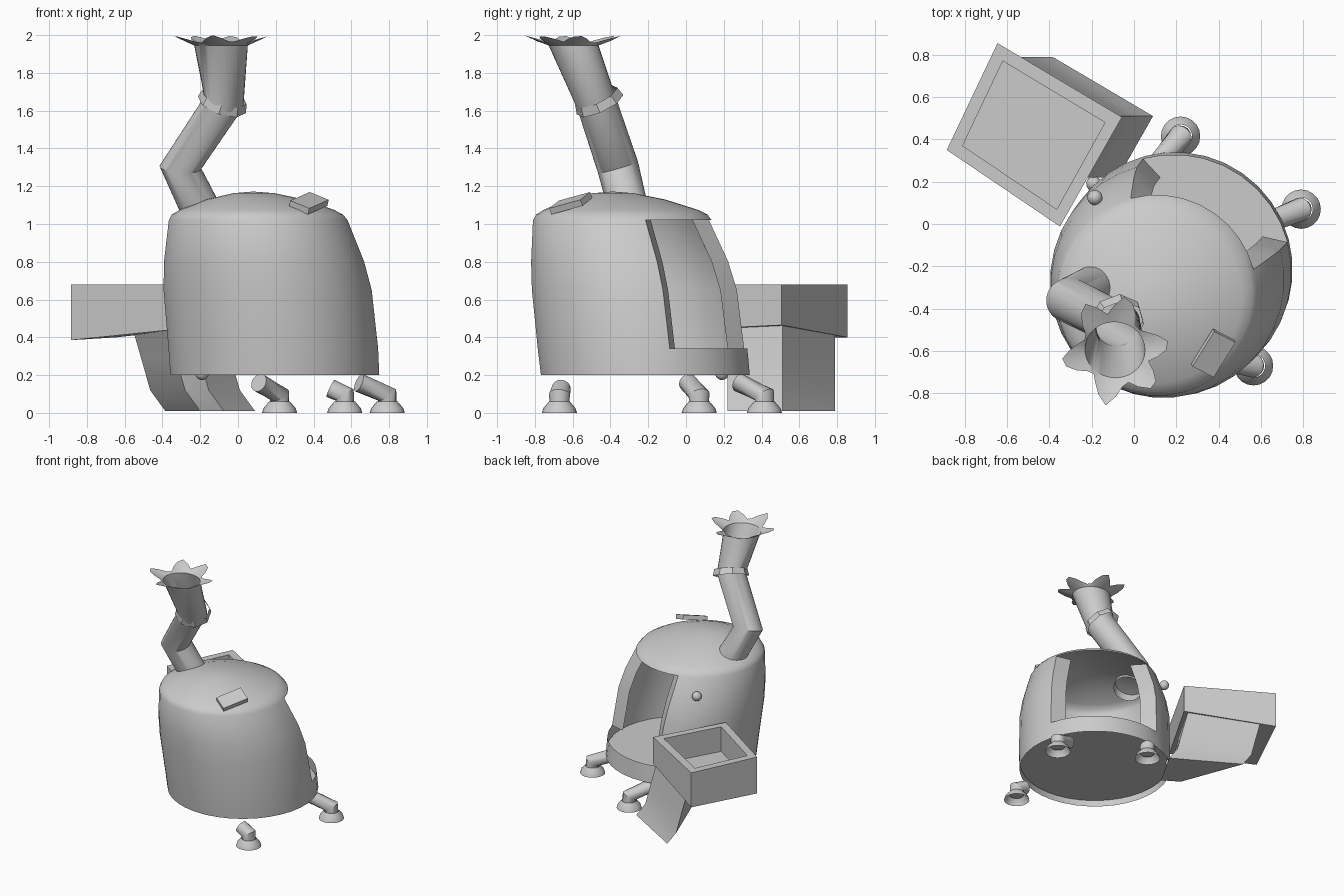
import bpy, bmesh, math
from mathutils import Vector, Matrix

if "Cube" in bpy.data.objects:
    bpy.data.objects.remove(bpy.data.objects["Cube"])

U = Vector((0.5, 0.866, 0))      # direction the furnace mouth faces
V = Vector((0.866, -0.5, 0))     # across the mouth


def finish(name, bm, angle=35, recalc=True):
    if recalc:
        bmesh.ops.recalc_face_normals(bm, faces=bm.faces)
    me = bpy.data.meshes.new(name)
    bm.to_mesh(me)
    bm.free()
    ob = bpy.data.objects.new(name, me)
    bpy.context.collection.objects.link(ob)
    bpy.ops.object.select_all(action='DESELECT')
    ob.select_set(True)
    bpy.context.view_layer.objects.active = ob
    bpy.ops.object.shade_smooth_by_angle(angle=math.radians(angle))
    return ob


def bridge(bm, a, b):
    n = len(a)
    for i in range(n):
        bm.faces.new((a[i], a[(i + 1) % n], b[(i + 1) % n], b[i]))


def tube_rings(bm, pts, radii, n=20):
    """Rings along a path, mitred at the bends."""
    pts = [Vector(p) for p in pts]
    rings = []
    for i, p in enumerate(pts):
        d0 = (p - pts[max(i - 1, 0)]).normalized()
        d1 = (pts[min(i + 1, len(pts) - 1)] - p).normalized()
        t = ((d0 + d1).normalized())
        x = Vector((0, 1, 0)).cross(t).normalized()
        y = t.cross(x)
        rings.append([bm.verts.new(p + radii[i] * (x * math.cos(a) + y * math.sin(a)))
                      for a in (2 * math.pi * k / n for k in range(n))])
    for a, b in zip(rings, rings[1:]):
        bridge(bm, a, b)
    return rings


def tube(name, pts, radii, n=20, caps=True):
    bm = bmesh.new()
    rings = tube_rings(bm, pts, radii, n)
    if caps:
        bm.faces.new(rings[0])
        bm.faces.new(rings[-1])
    return finish(name, bm)


# Furnace shell: leaning stacked rings (z, centre x, centre y, radius)
N = 36
profile = [(.20, .195, -.215, .555), (.34, .187, -.23, .557), (.65, .157, -.265, .553),
           (.80, .138, -.29, .532), (1.02, .107, -.337, .475), (1.05, .103, -.34, .455),
           (1.075, .10, -.345, .41), (1.13, .09, -.37, .26), (1.163, .085, -.385, .11)]
bm = bmesh.new()
rings = []
for z, cx, cy, r in profile:
    rings.append([bm.verts.new((cx + r * math.cos(math.radians(10 * k + 5)),
                                cy + r * math.sin(math.radians(10 * k + 5)), z)) for k in range(N)])
for j in range(len(rings) - 1):
    for i in range(N):
        if 1 <= j <= 3 and 1 <= i <= 9:      # mouth opening
            continue
        k = (i + 1) % N
        bm.faces.new((rings[j][i], rings[j][k], rings[j + 1][k], rings[j + 1][i]))
tip = bm.verts.new((.08, -.39, 1.172))
for i in range(N):
    bm.faces.new((rings[-1][i], rings[-1][(i + 1) % N], tip))
# Door jambs folded in from both sides of the mouth
for k, side in ((1, -1), (10, 1)):
    outer = [rings[j][k] for j in range(1, 5)]
    inner = [bm.verts.new(v.co + V * side * .115 - U * .035) for v in outer]
    for j in range(3):
        q = (outer[j], inner[j], inner[j + 1], outer[j + 1])
        bm.faces.new(q if side < 0 else q[::-1])
finish("furnace_shell", bm, 35, recalc=False)

# Recessed floor
bm = bmesh.new()
bmesh.ops.create_circle(bm, cap_ends=True, segments=N, radius=.55,
                        matrix=Matrix.Translation((.193, -.22, .25)))
finish("furnace_floor", bm)

# Bent chimney with a torn, six-pointed mouth
bm = bmesh.new()
rings = tube_rings(bm, [(-.19, -.30, 1.06), (-.305, -.36, 1.30), (-.075, -.475, 1.645),
                        (-.09, -.595, 1.945)], [.105, .11, .107, .142], 36)
top = Vector((-.09, -.595, 1.945))
tips = [6, 77, 125, 193, 260, 317]
mid, out = [], []
for v in rings[-1]:
    d = v.co - top
    d.z = 0
    d.normalize()
    ang = math.degrees(math.atan2(d.y, d.x)) % 360
    gap = min(abs((ang - t + 180) % 360 - 180) for t in tips)
    wave = max(0, 1 - gap / 28)
    v.co.z = 1.945
    mid.append(bm.verts.new(top + d * (.15 + .05 * wave) + Vector((0, 0, .012 + .012 * wave))))
    out.append(bm.verts.new(top + d * (.152 + .115 * wave) + Vector((0, 0, .015 + .04 * wave))))
bridge(bm, rings[-1], mid)
bridge(bm, mid, out)
finish("chimney", bm)
tube("chimney_collar", [(-.085, -.455, 1.632), (-.07, -.475, 1.675)], [.135, .122], 8, caps=False)

# Patch plate on the dome
bm = bmesh.new()
rot = Matrix.Rotation(math.radians(-27), 4, 'Z') @ Matrix.Rotation(math.radians(20), 4, 'Y') \
    @ Matrix.Rotation(math.radians(14), 4, 'X')
bmesh.ops.create_cube(bm, size=1, matrix=Matrix.Translation((.375, -.61, 1.11)) @ rot
                      @ Matrix.Diagonal((.12, .2, .035, 1)))
finish("dome_plate", bm)

# Feet: flared pad and bent leg
for i, (pad, end) in enumerate([((.22, .415), (.11, .28)), ((.79, .07), (.64, .01)),
                                ((.565, -.67), (.49, -.66))]):
    x, y = pad
    tube(f"foot_pad_{i + 1}", [(x, y, 0), (x, y, .025), (x, y, .06)], [.093, .085, .055], caps=False)
    tube(f"foot_leg_{i + 1}", [(x, y, .04), (x, y, .095), (end[0], end[1], .16 if i < 2 else .13)],
         [.05, .056, .05], 16)

# Hinge knobs
for i, p in enumerate([(-.19, .19, .21), (-.185, .125, .9)]):
    bm = bmesh.new()
    bmesh.ops.create_uvsphere(bm, u_segments=16, v_segments=10, radius=.036,
                              matrix=Matrix.Translation(p))
    finish(f"hinge_knob_{i + 1}", bm)

# Open-topped hopper box, slightly out of square
corners = [Vector(c) for c in ((-.885, .35, 0), (-.645, .855, 0), (-.057, .505, 0), (-.35, -.012, 0))]
hole = [Vector(c) for c in ((-.81, .37, 0), (-.62, .77, 0), (-.137, .48, 0), (-.365, .07, 0))]


def rect(bm, pts, zs):
    return [bm.verts.new(p + Vector((0, 0, z))) for p, z in zip(pts, zs)]


bm = bmesh.new()
base = rect(bm, corners, [.385, .40, .465, .44])
lip = rect(bm, corners, [.68] * 4)
inner = rect(bm, hole, [.68] * 4)
floor = rect(bm, hole, [.48] * 4)
bm.faces.new(base)
for a, b in ((base, lip), (lip, inner), (inner, floor)):
    bridge(bm, a, b)
bm.faces.new(floor)
finish("hopper_box", bm, 20)

# Curved support under the hopper, sweeping sideways to the furnace
foot = [(-.385, .79), (.09, .51), (-.075, .22), (-.20, .30)]
bm = bmesh.new()
levels = [[bm.verts.new((x + s, y, z)) for x, y in foot]
          for z, s in ((.01, 0), (.12, -.08), (.28, -.125), (.47, -.18))]
for a, b in zip(levels, levels[1:]):
    bridge(bm, a, b)
bm.faces.new(levels[0])
bm.faces.new(levels[-1])
finish("hopper_support", bm, 30)
